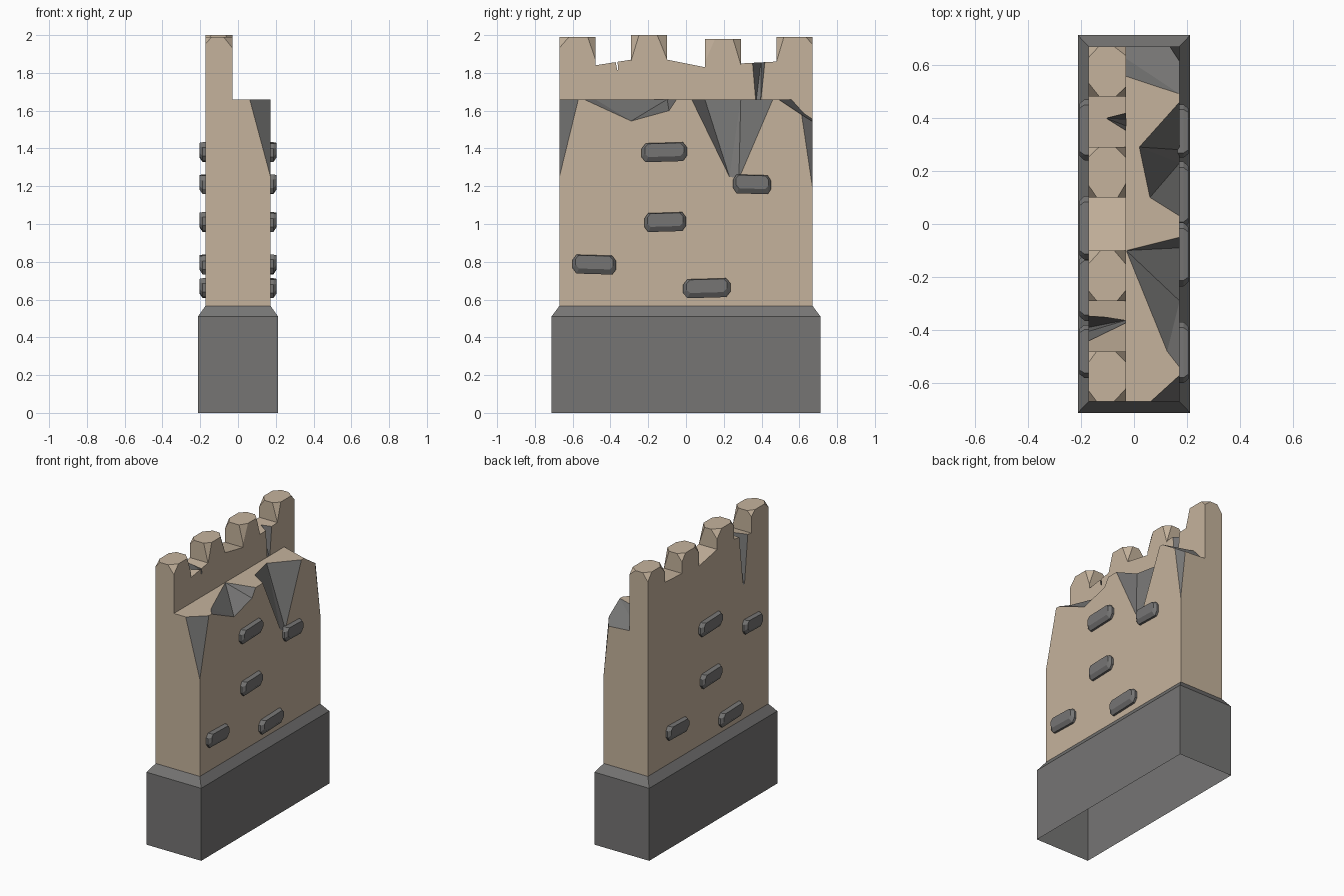
import bpy, bmesh, random
from mathutils import Vector

if "Cube" in bpy.data.objects:
    bpy.data.objects.remove(bpy.data.objects["Cube"])

random.seed(4)


def material(name, rgb):
    m = bpy.data.materials.new(name)
    m.diffuse_color = (*rgb, 1)
    m.use_nodes = True
    m.node_tree.nodes["Principled BSDF"].inputs["Base Color"].default_value = m.diffuse_color
    return m


TAN = material("tan plaster", (0.56, 0.45, 0.335))
GREY = material("grey stone", (0.18, 0.178, 0.175))
W, L, STEP = 0.172, 0.67, -0.03      # wall half width, half length, parapet face


def to_object(name, bm):
    bmesh.ops.recalc_face_normals(bm, faces=bm.faces)
    me = bpy.data.meshes.new(name)
    bm.to_mesh(me)
    bm.free()
    me.materials.append(TAN)
    me.materials.append(GREY)
    ob = bpy.data.objects.new(name, me)
    bpy.context.collection.objects.link(ob)
    return ob


def hull(name, points, mat):
    bm = bmesh.new()
    for p in points:
        bm.verts.new(p)
    res = bmesh.ops.convex_hull(bm, input=bm.verts)
    loose = [v for v in bm.verts if not v.link_faces]
    bmesh.ops.delete(bm, geom=loose, context='VERTS')
    for f in bm.faces:
        f.material_index = mat
    return to_object(name, bm)


def prism(name, profile, x0, x1):
    """Extrude a (y, z) profile along x."""
    bm = bmesh.new()
    face = bm.faces.new([bm.verts.new((x0, y, z)) for y, z in profile])
    res = bmesh.ops.extrude_face_region(bm, geom=[face])
    moved = [g for g in res["geom"] if isinstance(g, bmesh.types.BMVert)]
    bmesh.ops.translate(bm, vec=(x1 - x0, 0, 0), verts=moved)
    return to_object(name, bm)


def cut(ob, points, mat):
    """Subtract the hull of the points, then discard the cutter."""
    cutter = hull("cutter", points, mat)
    cutter.hide_render = True
    mod = ob.modifiers.new("cut", 'BOOLEAN')
    mod.operation, mod.solver, mod.object = 'DIFFERENCE', 'EXACT', cutter
    bpy.context.view_layer.objects.active = ob
    bpy.ops.object.modifier_apply(modifier=mod.name)
    bpy.data.objects.remove(cutter)


def notch(ob, points, out):
    """Grey break: the points swept outwards."""
    pts = [Vector(p) for p in points]
    cut(ob, pts + [p + Vector(out) for p in pts], 1)


def chip(ob, corner, dx, dy, dz, mat):
    """Slice off a corner; the deltas point into the solid."""
    c = Vector(corner)
    inward = Vector((dx, dy, dz))
    pts = [c + Vector((dx, 0, 0)), c + Vector((0, dy, 0)), c + Vector((0, 0, dz))]
    cut(ob, pts + [c - inward * 0.2], mat)


def remove_faces(ob, test):
    bm = bmesh.new()
    bm.from_mesh(ob.data)
    bad = [f for f in bm.faces if all(test(v.co) for v in f.verts)]
    bmesh.ops.delete(bm, geom=bad, context='FACES')
    bm.to_mesh(ob.data)
    bm.free()


# Plinth: open shell with a sloped shoulder
bm = bmesh.new()
rings = []
for x, y, z in [(0.212, 0.712, 0), (0.212, 0.712, 0.51), (W, L, 0.567)]:
    rings.append([bm.verts.new((sx * x, sy * y, z))
                  for sx, sy in [(-1, -1), (1, -1), (1, 1), (-1, 1)]])
for a, b in zip(rings, rings[1:]):
    for i in range(4):
        j = (i + 1) % 4
        bm.faces.new((a[i], a[j], b[j], b[i])).material_index = 1
to_object("plinth", bm)

# Parapet: tall back half of the wall with crenels
merlons = [(-0.67, -0.48, 1.99), (-0.29, -0.10, 2.0), (0.10, 0.29, 1.98), (0.48, 0.67, 1.99)]
floors = [(1.84, 1.87), (1.87, 1.83), (1.85, 1.86)]
profile = [(-L, 0.565)]
for i, (y0, y1, top) in enumerate(merlons):
    if i:
        profile.append((y0, floors[i - 1][1]))
    profile += [(y0, top), (y1, top)]
    if i < 3:
        profile.append((y1, floors[i][0]))
profile.append((L, 0.565))
parapet = prism("parapet", profile, -W, STEP)

# Chipped merlon corners
for y0, y1, top in merlons:
    for x, dx in ((-W, 1), (STEP, -1)):
        for y, dy in ((y0, 1), (y1, -1)):
            deep = dx < 0 and abs(y) < 0.6
            dz = random.uniform(0.11, 0.14) if deep else random.uniform(0.03, 0.06)
            chip(parapet, (x, y, top), dx * random.uniform(0.03, 0.05),
                 dy * random.uniform(0.035, 0.055), -dz, 0)

# Cracks in the parapet
notch(parapet, [(STEP, 0.35, 1.88), (STEP, 0.42, 1.88), (-0.11, 0.40, 1.88),
                (STEP, 0.37, 1.64), (STEP, 0.395, 1.64)], (0.1, 0, 0.05))
notch(parapet, [(-W, -0.345, 1.88), (-W, -0.445, 1.88), (-0.02, -0.37, 1.88),
                (-W, -0.39, 1.51), (-W, -0.405, 1.51), (-0.02, -0.36, 1.83)], (-0.1, 0, 0.05))
remove_faces(parapet, lambda c: c.z < 0.57)

# Lower half of the wall with its broken ledge
T = 1.66
wall = prism("wall_body", [(-L, 0.565), (L, 0.565), (L, T), (-L, T)], STEP, W)
notch(wall, [(0.125, -0.48, T), (0.125, -0.31, T), (-0.029, -0.10, T), (W, -0.05, T),
             (W, -0.54, T), (W, -0.29, 1.545), (W, -0.09, 1.60)], (0.1, 0, 0.1))
notch(wall, [(W, 0.03, T), (0.06, 0.10, T), (0.02, 0.29, T), (W, 0.46, T),
             (0.10, 0.29, 1.50), (W, 0.23, 1.25), (W, 0.28, 1.24)], (0.1, 0, 0.05))
notch(wall, [(-0.1, 0.58, T), (0.08, 0.58, T), (W, 0.49, T), (W, 0.63, 1.58),
             (W, L, 1.54), (-0.1, L, 1.56)], (0.05, 0.1, 0.1))
chip(wall, (W, -L, T), -0.11, 0.10, -0.41, 1)
chip(wall, (W, L, T), -0.05, -0.07, -0.47, 1)
remove_faces(wall, lambda c: c.z < 0.57)
remove_faces(wall, lambda c: c.x < STEP + 0.0005)

# Protruding bricks: same set turned half round on the far side
bricks = [(-0.115, 1.38, 0.24), (0.35, 1.21, 0.20), (-0.11, 1.01, 0.22),
          (-0.485, 0.785, 0.23), (0.11, 0.66, 0.25)]
for side, shift, label in ((1, 0, "right"), (-1, -0.13, "left")):
    for n, (y, z, w) in enumerate(bricks):
        pts = []
        for x, sy, sz, up in ((0.15, 1, 1, 0), (0.187, 1, 1, 0), (0.205, 0.86, 0.7, 0.012)):
            for a, b in ((1, 0.45), (0.82, 1)):
                for my in (-1, 1):
                    for mz in (-1, 1):
                        py = my * a * w / 2 * sy
                        pz = mz * b * 0.05 * sz + up + py * 0.03 * (-1) ** n
                        pts.append((side * x, side * (y + py) + shift, z + pz))
        hull(f"brick_{label}_{n + 1}", pts, 1)
